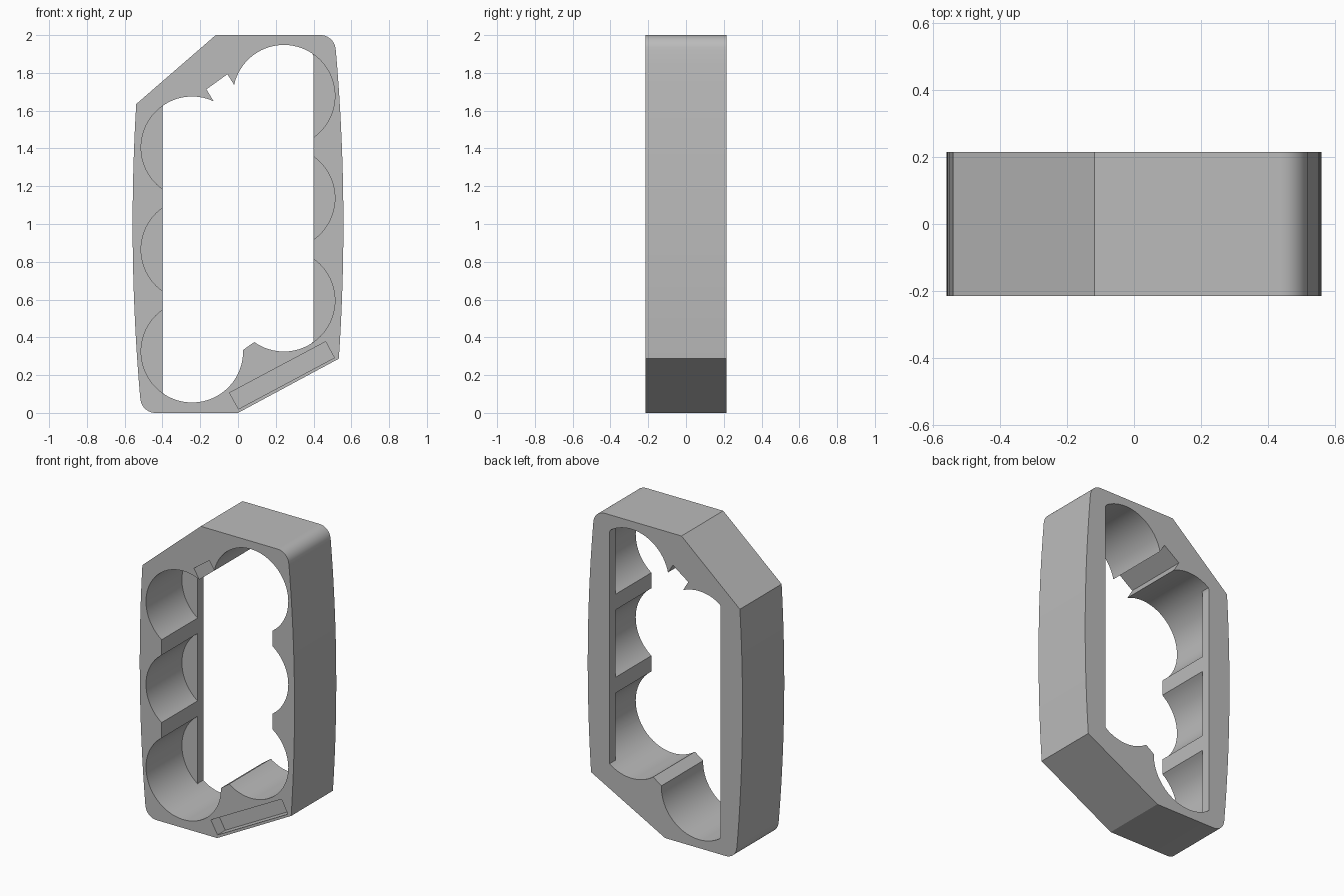
import bpy, bmesh, math

if "Cube" in bpy.data.objects:
    bpy.data.objects.remove(bpy.data.objects["Cube"], do_unlink=True)

HALF = 0.215            # half depth of the frame
LIP = 0.155             # where the thin back lip starts
R, CX, EDGE = 0.27, 0.243, 0.4

grey = bpy.data.materials.new("light grey")
grey.use_nodes = True
grey.diffuse_color = (0.5, 0.5, 0.5, 1)
grey.node_tree.nodes["Principled BSDF"].inputs["Base Color"].default_value = (0.5, 0.5, 0.5, 1)


def loft(name, layers):
    """Closed solid through matching (profile, y) layers."""
    bm = bmesh.new()
    rings = [[bm.verts.new((x, y, z)) for x, z in pts] for pts, y in layers]
    n = len(rings[0])
    for a, b in zip(rings, rings[1:]):
        for i in range(n):
            j = (i + 1) % n
            bm.faces.new((a[i], a[j], b[j], b[i]))
    bm.faces.new(rings[0])
    bm.faces.new(rings[-1])
    bmesh.ops.remove_doubles(bm, verts=bm.verts, dist=1e-5)
    bmesh.ops.recalc_face_normals(bm, faces=bm.faces)
    mesh = bpy.data.meshes.new(name)
    bm.to_mesh(mesh)
    bm.free()
    mesh.materials.append(grey)
    obj = bpy.data.objects.new(name, mesh)
    bpy.context.collection.objects.link(obj)
    return obj


def arc(cx, cz, r, start, end, n=24):
    return [(cx + r * math.cos(t), cz + r * math.sin(t))
            for t in (start + (end - start) * i / n for i in range(n + 1))]


def side(sign, z0, z1, n=20):
    """Gently bowed outer side."""
    zs = [z0 + (z1 - z0) * i / n for i in range(n + 1)]
    return [(sign * (0.558 - 0.0475 * (z - 1) ** 2), z) for z in zs]


# Outer profile, counter-clockwise from the bottom point
quarter = math.pi / 2
outer = [(0, 0)] + side(1, 0.287, 1.92)
outer += arc(0.437, 1.92, 0.08, 0.05, quarter, 10)
outer += [(-0.118, 2)] + side(-1, 1.635, 0.08)
outer += arc(-0.437, 0.08, 0.08, math.pi + 0.05, 3 * quarter, 10)
frame = loft("frame", [(outer, -HALF), (outer, HALF)])

# Pocket profile: three scallops per column, joined by notches
a = math.acos((EDGE - CX) / R)
low, mid, high = 0.595, 1.137, 1.678
pocket = arc(CX, low, R, math.radians(234.5), 2 * math.pi + a, 40)
pocket += arc(CX, mid, R, -a, a)
pocket += arc(CX, high, R, -a, math.radians(167.5), 48)
pocket += [(-0.056, 1.793), (-0.167, 1.713)]
pocket += arc(-CX, 1.405, R, math.radians(65), math.pi + a, 40)
pocket += arc(-CX, 0.865, R, math.pi - a, math.pi + a)
pocket += arc(-CX, 0.325, R, math.pi - a, 2 * math.pi + 0.03, 48)
opening = [(max(-EDGE, min(EDGE, x)), z) for x, z in pocket]
pocket_cutter = loft("pocket_cutter", [(pocket, -0.3), (pocket, LIP), (opening, LIP), (opening, 0.3)])

# Shallow slot in the front of the lower slope
slot = [(-0.045, 0.106), (0.003, 0.021), (0.51, 0.292), (0.464, 0.377)]
slot_cutter = loft("slot_cutter", [(slot, -0.3), (slot, -HALF + 0.08)])

bpy.ops.object.select_all(action='DESELECT')
frame.select_set(True)
bpy.context.view_layer.objects.active = frame
for cutter in (pocket_cutter, slot_cutter):
    mod = frame.modifiers.new(cutter.name, 'BOOLEAN')
    mod.operation = 'DIFFERENCE'
    mod.solver = 'EXACT'
    mod.object = cutter
    bpy.ops.object.modifier_apply(modifier=mod.name)
    bpy.data.objects.remove(cutter, do_unlink=True)
bpy.ops.object.shade_smooth_by_angle(angle=math.radians(25))
